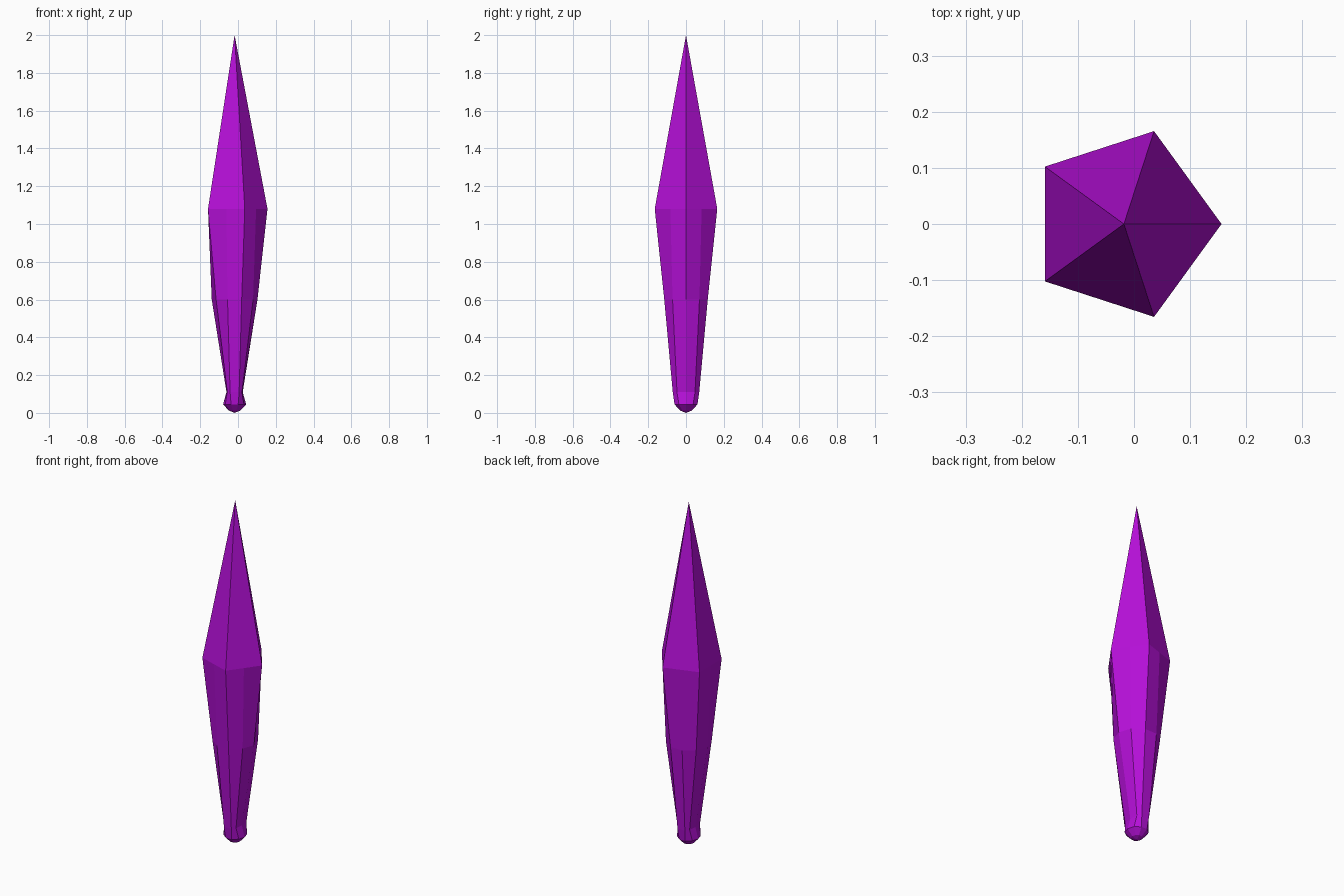
import bpy, bmesh
from math import sin, cos, pi

if "Cube" in bpy.data.objects:
    bpy.data.objects.remove(bpy.data.objects["Cube"])

CX, N = -0.018, 10
# (z, x radius, y radius, shape) from the rounded foot to the widest ring
RINGS = [(0.012, 0.03, 0.032, "round"),
         (0.045, 0.061, 0.064, "round"),
         (0.11, 0.043, 0.073, "flat"),
         (0.60, 0.121, 0.121, "round"),
         (1.08, 0.174, 0.174, "pentagon")]


def ring_point(i, rx, ry, shape):
    a = 2 * pi * i / N
    x, y = cos(a), sin(a)
    if shape == "pentagon" and i % 2:      # midpoints of pentagon sides
        x, y = x * cos(pi / 5), y * cos(pi / 5)
    if shape == "flat":                    # pinched neck, flattened in x
        x = (abs(x) ** 0.5) * (1 if x > 0 else -1)
        y = (abs(y) ** 0.8) * (1 if y > 0 else -1)
    return CX + rx * x, ry * y


bm = bmesh.new()
rings = []
for z, rx, ry, shape in RINGS:
    rings.append([bm.verts.new((*ring_point(i, rx, ry, shape), z)) for i in range(N)])

# Ten-sided shaft
for lo, hi in zip(rings, rings[1:]):
    for i in range(N):
        j = (i + 1) % N
        bm.faces.new((lo[i], lo[j], hi[j], hi[i]))

# Foot cap and pointed five-sided tip
foot = bm.verts.new((CX, 0, 0))
tip = bm.verts.new((CX, 0, 2))
for i in range(N):
    j = (i + 1) % N
    bm.faces.new((foot, rings[0][j], rings[0][i]))
    bm.faces.new((tip, rings[-1][i], rings[-1][j]))
bmesh.ops.recalc_face_normals(bm, faces=bm.faces)

mesh = bpy.data.meshes.new("crystal_spike")
bm.to_mesh(mesh)
bm.free()
spike = bpy.data.objects.new("crystal_spike", mesh)
bpy.context.collection.objects.link(spike)

# Purple colour
mat = bpy.data.materials.new("purple")
mat.diffuse_color = (0.46, 0.005, 0.68, 1)
mat.use_nodes = True
mat.node_tree.nodes["Principled BSDF"].inputs["Base Color"].default_value = mat.diffuse_color
mesh.materials.append(mat)
